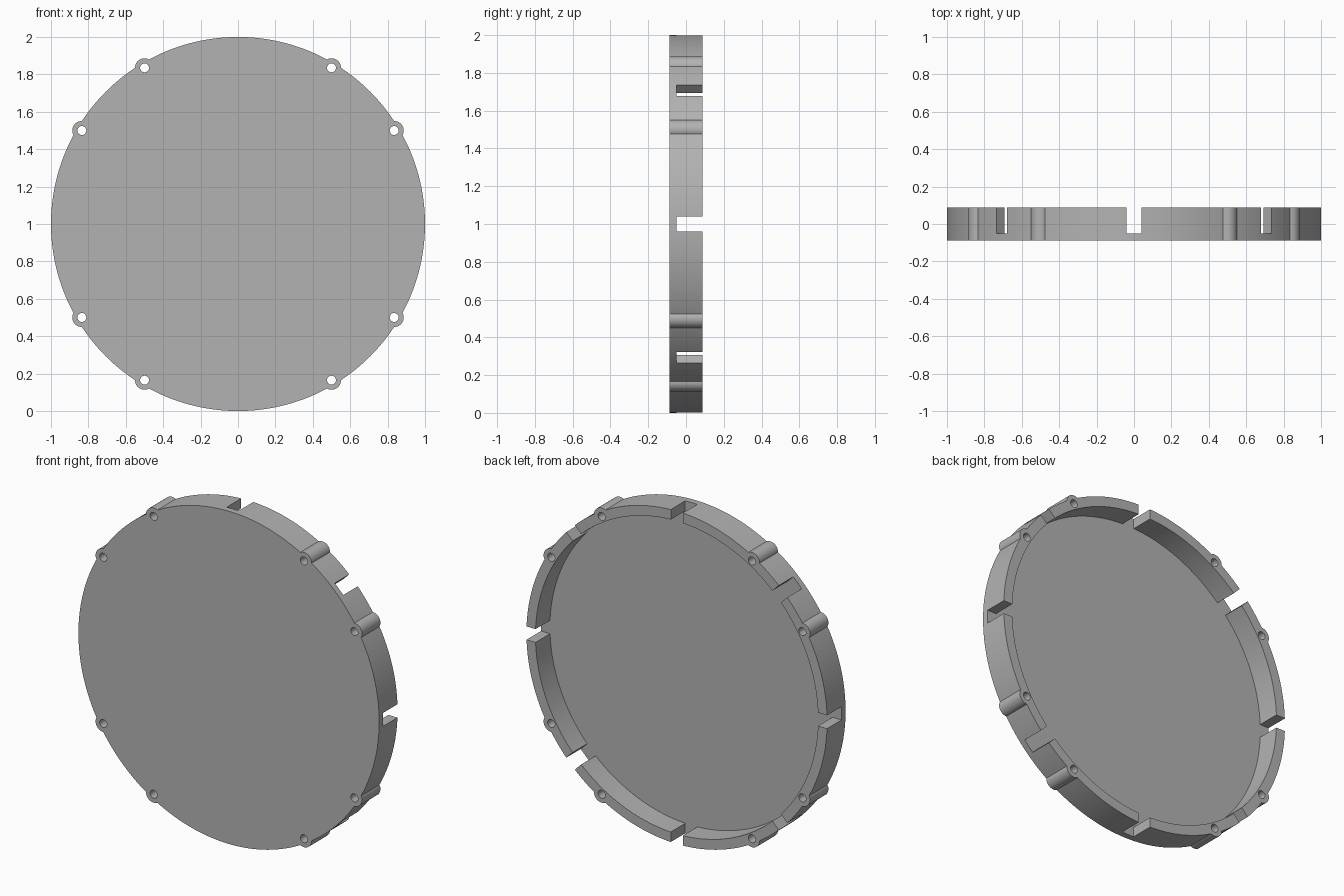
import bpy
from math import cos, sin, pi, radians

if "Cube" in bpy.data.objects:
    bpy.data.objects.remove(bpy.data.objects["Cube"], do_unlink=True)

CENTRE_Z = 1.0
FRONT, FLOOR, BACK = -0.0875, -0.05, 0.0875
OUTER, INNER = 1.0, 0.94
BOSS_AT, BOSS_R, HOLE_R = 0.973, 0.051, 0.024
boss_angles = [radians(q * 90 + a) for q in range(4) for a in (30.9, 59.1)]

grey = bpy.data.materials.new("plain_grey")
grey.use_nodes = True
colour = (0.45, 0.45, 0.45, 1)
grey.diffuse_color = colour
grey.node_tree.nodes["Principled BSDF"].inputs["Base Color"].default_value = colour


def drum(radius, y0, y1, x=0, z=0, sides=48):
    """Cylinder lying along y."""
    bpy.ops.mesh.primitive_cylinder_add(
        vertices=sides, radius=radius, depth=y1 - y0,
        location=(x, (y0 + y1) / 2, CENTRE_Z + z), rotation=(pi / 2, 0, 0))
    return bpy.context.object


def combine(target, tool, operation):
    """Apply a boolean and discard the tool."""
    mod = target.modifiers.new("combine", 'BOOLEAN')
    mod.operation, mod.solver, mod.object = operation, 'EXACT', tool
    bpy.context.view_layer.objects.active = target
    bpy.ops.object.modifier_apply(modifier=mod.name)
    bpy.data.objects.remove(tool, do_unlink=True)


# Solid round cover with screw bosses around its rim
cover = drum(OUTER, FRONT, BACK, sides=192)
cover.name = "round_cover"
for a in boss_angles:
    boss = drum(BOSS_R, FRONT, BACK, BOSS_AT * cos(a), BOSS_AT * sin(a))
    combine(cover, boss, 'UNION')

# Hollow back, leaving the front plate and a rim wall
combine(cover, drum(INNER, FLOOR, BACK + 0.1, sides=192), 'DIFFERENCE')

# Screw holes right through the bosses
for a in boss_angles:
    hole = drum(HOLE_R, FRONT - 0.1, BACK + 0.1,
                BOSS_AT * cos(a), BOSS_AT * sin(a), 24)
    combine(cover, hole, 'DIFFERENCE')

# Eight slots through the rim wall, down to the plate
for i in range(8):
    a = i * pi / 4
    depth = BACK + 0.1 - FLOOR
    bpy.ops.mesh.primitive_cube_add(
        size=1, location=(cos(a), FLOOR + depth / 2, CENTRE_Z + sin(a)),
        rotation=(0, -a, 0))
    slot = bpy.context.object
    slot.scale = (0.24, depth, 0.08)
    combine(cover, slot, 'DIFFERENCE')

# Finish: one colour, smooth curves with sharp edges
cover.data.materials.clear()
cover.data.materials.append(grey)
for p in cover.data.polygons:
    p.material_index = 0
bpy.ops.object.select_all(action='DESELECT')
cover.select_set(True)
bpy.context.view_layer.objects.active = cover
bpy.ops.object.shade_smooth_by_angle(angle=radians(30))
